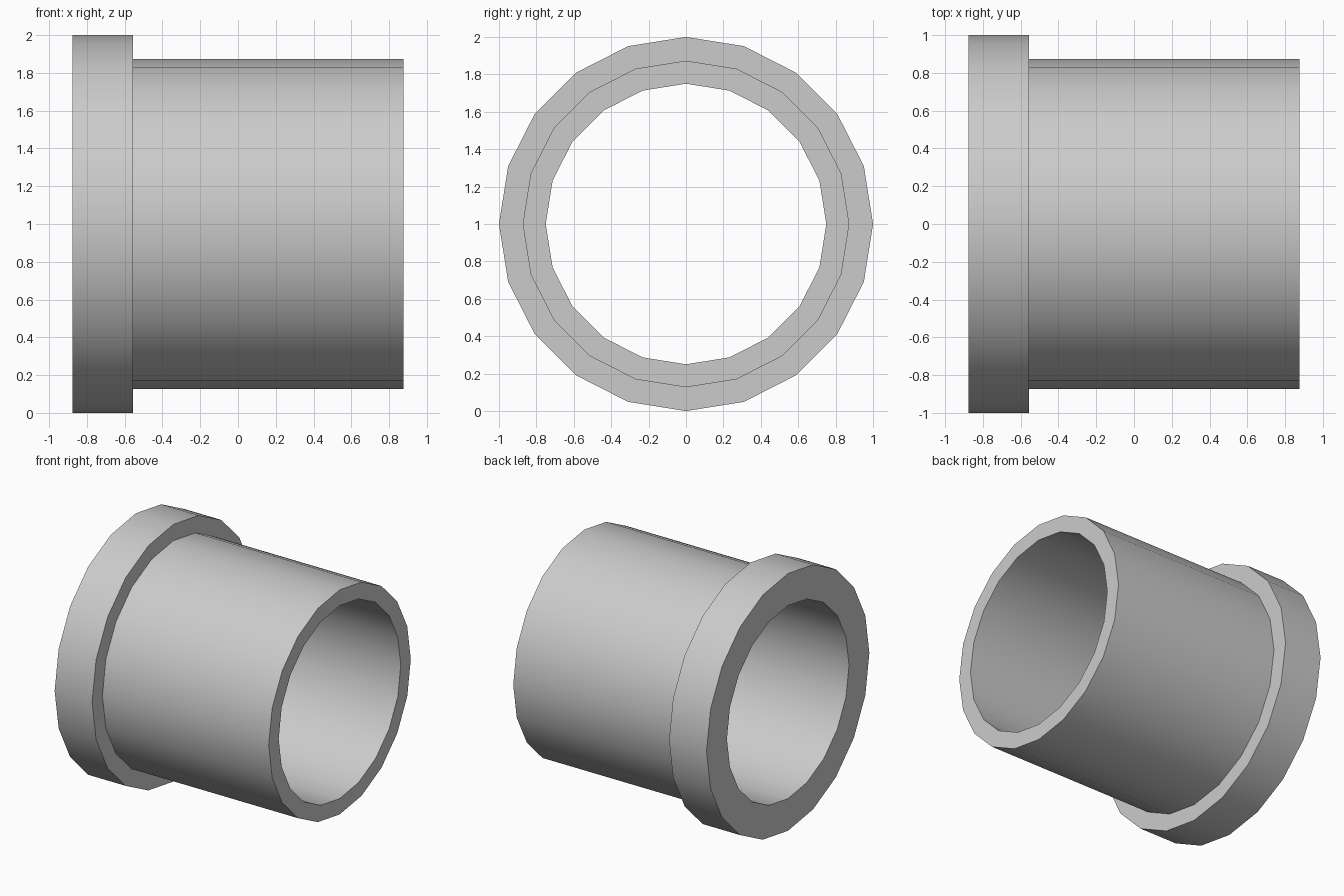
import bpy, bmesh
from math import cos, sin, pi, radians

if "Cube" in bpy.data.objects:
    bpy.data.objects.remove(bpy.data.objects["Cube"])

SIDES = 20
# Closed wall section as (x, radius): flange, barrel, bore
PROFILE = [(-0.877, 0.75), (-0.877, 1.0), (-0.555, 1.0),
           (-0.555, 0.873), (0.875, 0.873), (0.875, 0.75)]


def lathe_x(name, profile, sides, centre_z):
    """Spin a closed section around a horizontal x axis."""
    bm = bmesh.new()
    rings = []
    for i in range(sides):
        a = 2 * pi * i / sides
        rings.append([bm.verts.new((x, r * cos(a), centre_z + r * sin(a)))
                      for x, r in profile])
    n = len(profile)
    for i in range(sides):
        a, b = rings[i], rings[(i + 1) % sides]
        for j in range(n):
            k = (j + 1) % n
            bm.faces.new((a[j], a[k], b[k], b[j]))
    bmesh.ops.recalc_face_normals(bm, faces=bm.faces[:])
    mesh = bpy.data.meshes.new(name)
    bm.to_mesh(mesh)
    bm.free()
    obj = bpy.data.objects.new(name, mesh)
    bpy.context.collection.objects.link(obj)
    return obj


# Flanged sleeve, round faces smooth and rims sharp
sleeve = lathe_x("flanged_sleeve", PROFILE, SIDES, 1.0)
bpy.context.view_layer.objects.active = sleeve
sleeve.select_set(True)
bpy.ops.object.shade_smooth_by_angle(angle=radians(30))
